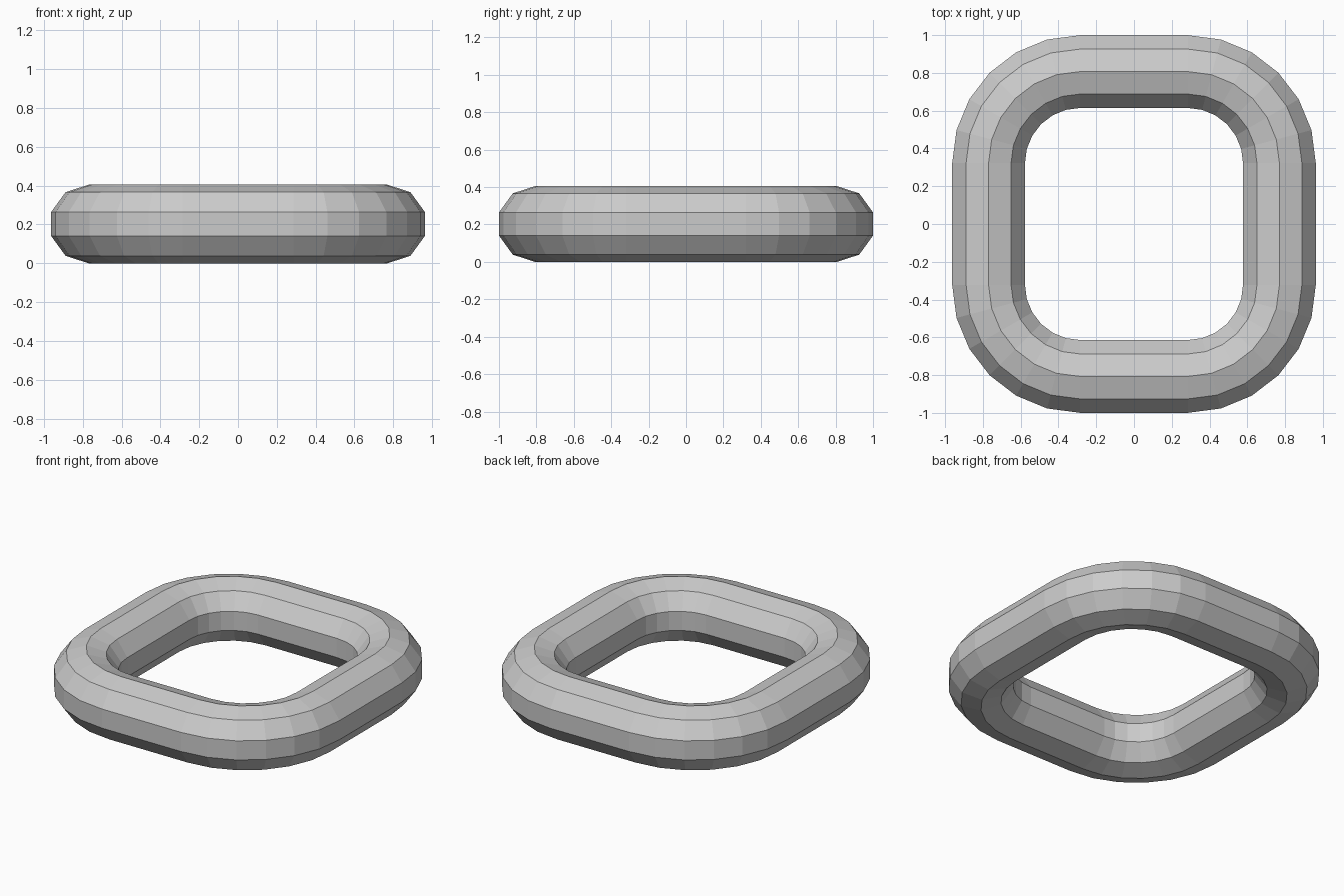
import bpy, bmesh
from math import sin, cos, pi

if "Cube" in bpy.data.objects:
    bpy.data.objects.remove(bpy.data.objects["Cube"])

R = 0.2025          # tube radius (ten-sided tube)
CX, CY = 0.285, 0.322   # corner arc centres
CORNER = 0.485      # corner radius along tube centre
STEPS = 6

# Rounded-square path: (x, y, outward angle)
path = []
for q, (sx, sy) in enumerate([(1, 1), (-1, 1), (-1, -1), (1, -1)]):
    for i in range(STEPS + 1):
        a = q * pi / 2 + i / STEPS * pi / 2
        path.append((sx * CX + CORNER * cos(a), sy * CY + CORNER * sin(a), a))

# Sweep the decagon profile round the path
bm = bmesh.new()
rings = []
for x, y, a in path:
    ring = []
    for k in range(10):
        t = pi / 10 + k * pi / 5
        d = R * cos(t)
        ring.append(bm.verts.new((x + d * cos(a), y + d * sin(a), R + R * sin(t))))
    rings.append(ring)
for i, r in enumerate(rings):
    n = rings[(i + 1) % len(rings)]
    for k in range(10):
        j = (k + 1) % 10
        bm.faces.new((r[k], n[k], n[j], r[j]))
bmesh.ops.recalc_face_normals(bm, faces=bm.faces)

mesh = bpy.data.meshes.new("square_ring")
bm.to_mesh(mesh)
bm.free()
bpy.context.collection.objects.link(bpy.data.objects.new("square_ring", mesh))
